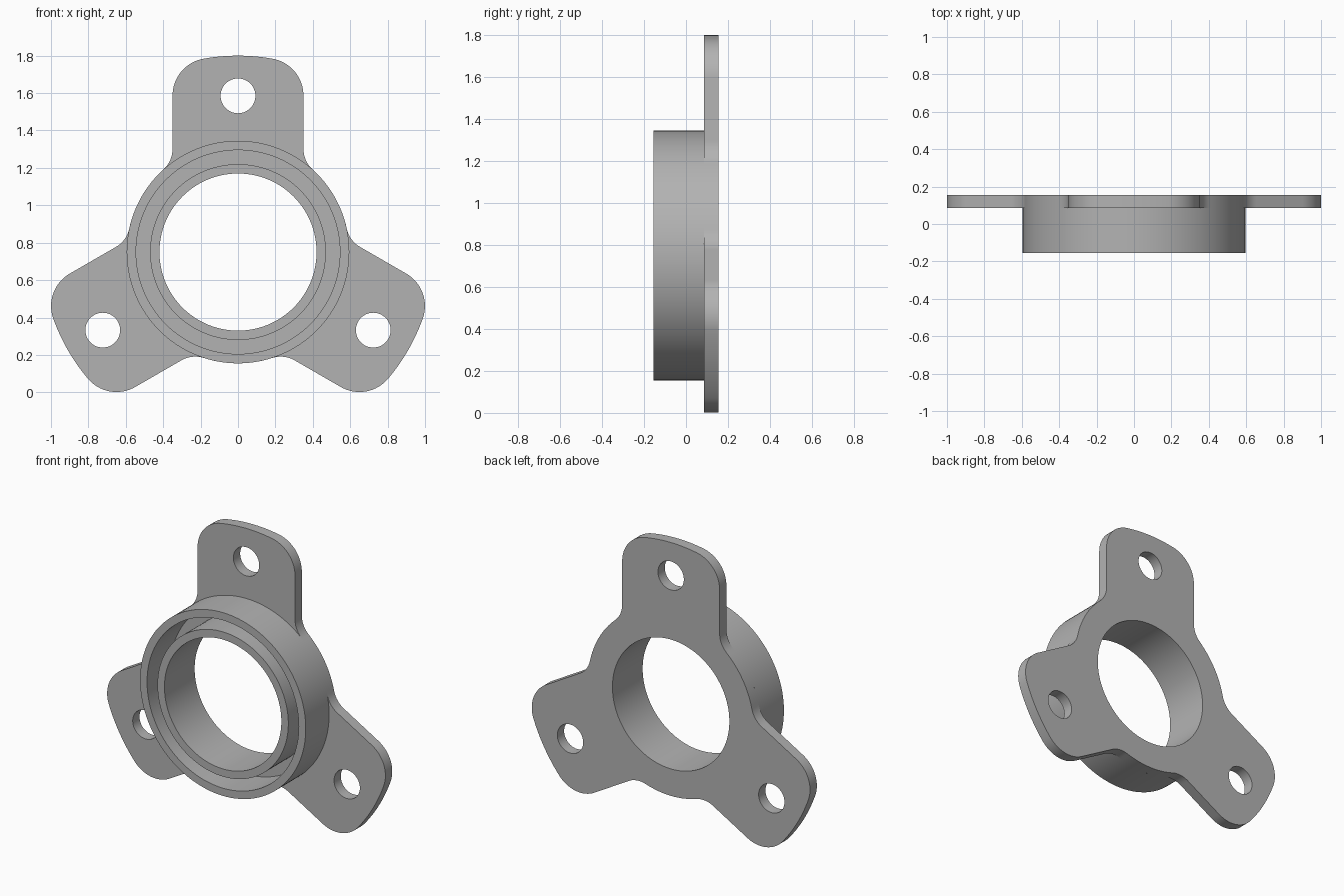
import bpy, bmesh
from math import pi, sin, cos, sqrt, atan2, radians
from mathutils import Matrix, Vector

cube = bpy.data.objects.get("Cube")
if cube:
    bpy.data.objects.remove(cube, do_unlink=True)

AXIS_Z = 0.75                 # height of the bore axis
BORE, HUB, TIP = 0.42, 0.595, 1.05
FRONT, SEAT, BACK = -0.155, 0.085, 0.155
TAB_HALF, CORNER, FILLET = 0.35, 0.2, 0.15
SEGMENTS = 128

metal = bpy.data.materials.new("grey metal")
metal.use_nodes = True
grey = (0.45, 0.45, 0.45, 1)
metal.diffuse_color = grey
metal.node_tree.nodes["Principled BSDF"].inputs["Base Color"].default_value = grey


def arc(cx, cy, r, start, end, n):
    return [Vector((cx + r * cos(start + (end - start) * i / n),
                    cy + r * sin(start + (end - start) * i / n))) for i in range(n + 1)]


def finish(obj):
    obj.data.materials.clear()
    obj.data.materials.append(metal)
    bpy.ops.object.select_all(action='DESELECT')
    obj.select_set(True)
    bpy.context.view_layer.objects.active = obj
    bpy.ops.object.shade_smooth_by_angle(angle=radians(30))


def flange_outline():
    # Right half of the upper tab, from hub to tip, then mirrored and turned
    fx = TAB_HALF + FILLET
    fy = sqrt((HUB + FILLET) ** 2 - fx ** 2)
    cx = TAB_HALF - CORNER
    cy = sqrt((TIP - CORNER) ** 2 - cx ** 2)
    hub_angle, tip_angle = atan2(fy, fx), atan2(cy, cx)
    half = arc(0, 0, HUB, pi / 6, hub_angle, 8)
    half += arc(fx, fy, FILLET, hub_angle + pi, pi, 10)[1:]
    half += arc(cx, cy, CORNER, 0, tip_angle, 16)
    half += arc(0, 0, TIP, tip_angle, pi / 2, 6)[1:]
    tab = half + [Vector((-p.x, p.y)) for p in reversed(half[1:-1])]
    points = []
    for k in range(3):
        points += [Matrix.Rotation(k * 2 * pi / 3, 2) @ p for p in tab]
    return points


def flange():
    curve = bpy.data.curves.new("mounting_flange", 'CURVE')
    curve.dimensions = '2D'
    curve.fill_mode = 'BOTH'
    curve.extrude = (BACK - SEAT) / 2
    loops = [flange_outline(), arc(0, 0, BORE, 0, 2 * pi, SEGMENTS)[:-1]]
    for k in range(3):
        a = pi / 2 + k * 2 * pi / 3
        loops.append(arc(0.835 * cos(a), 0.835 * sin(a), 0.093, 0, 2 * pi, 48)[:-1])
    for loop in loops:
        spline = curve.splines.new('POLY')
        spline.points.add(len(loop) - 1)
        for point, p in zip(spline.points, loop):
            point.co = (p.x, p.y, 0, 1)
        spline.use_cyclic_u = True
    obj = bpy.data.objects.new("mounting_flange", curve)
    bpy.context.collection.objects.link(obj)
    bpy.ops.object.select_all(action='DESELECT')
    obj.select_set(True)
    bpy.context.view_layer.objects.active = obj
    bpy.ops.object.convert(target='MESH')
    obj = bpy.context.view_layer.objects.active
    obj.data.transform(Matrix.Translation((0, (SEAT + BACK) / 2, AXIS_Z))
                       @ Matrix.Rotation(pi / 2, 4, 'X'))
    bm = bmesh.new()
    bm.from_mesh(obj.data)
    bmesh.ops.remove_doubles(bm, verts=bm.verts, dist=1e-5)
    bmesh.ops.recalc_face_normals(bm, faces=bm.faces)
    bm.to_mesh(obj.data)
    bm.free()
    finish(obj)


def sleeve(name, inner, outer):
    # Thin tube standing on the flange, with a flat front rim
    bm = bmesh.new()
    profile = [(inner, SEAT), (inner, FRONT), (outer, FRONT), (outer, SEAT)]
    verts = [bm.verts.new((r, y, AXIS_Z)) for r, y in profile]
    edges = [bm.edges.new(pair) for pair in zip(verts, verts[1:])]
    bmesh.ops.spin(bm, geom=verts + edges, cent=(0, 0, AXIS_Z), axis=(0, 1, 0),
                   angle=2 * pi, steps=SEGMENTS, use_merge=True)
    bmesh.ops.remove_doubles(bm, verts=bm.verts, dist=1e-5)
    bmesh.ops.recalc_face_normals(bm, faces=bm.faces)
    # Make sure the rim looks forward
    rim = next(f for f in bm.faces if abs(f.normal.y) > 0.9)
    if rim.normal.y > 0:
        bmesh.ops.reverse_faces(bm, faces=bm.faces)
    mesh = bpy.data.meshes.new(name)
    bm.to_mesh(mesh)
    bm.free()
    obj = bpy.data.objects.new(name, mesh)
    bpy.context.collection.objects.link(obj)
    finish(obj)


flange()
sleeve("outer_sleeve", 0.545, HUB)
sleeve("inner_sleeve", BORE, 0.47)
